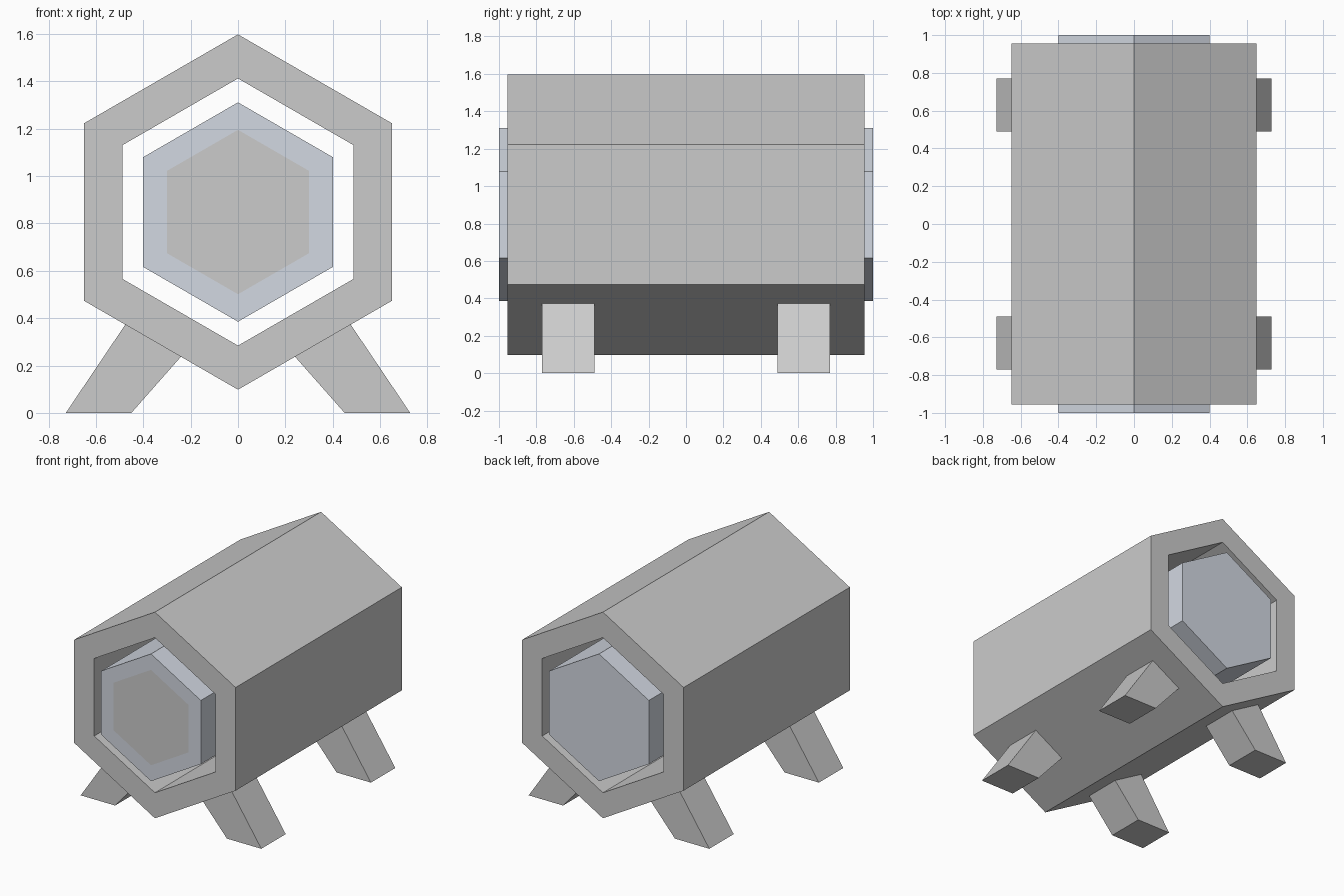
import bpy, bmesh
from math import sin, cos, pi

if "Cube" in bpy.data.objects:
    bpy.data.objects.remove(bpy.data.objects["Cube"])

ZC = 0.848  # height of the barrel axis


def hexagon(bm, r, y):
    return [bm.verts.new((r * sin(i * pi / 3), y, ZC + r * cos(i * pi / 3))) for i in range(6)]


def bridge(bm, a, b):
    for i in range(len(a)):
        j = (i + 1) % len(a)
        bm.faces.new((a[i], a[j], b[j], b[i]))


def finish(bm, name, mat=None):
    bmesh.ops.recalc_face_normals(bm, faces=bm.faces)
    me = bpy.data.meshes.new(name)
    bm.to_mesh(me)
    bm.free()
    if mat:
        me.materials.append(mat)
    ob = bpy.data.objects.new(name, me)
    bpy.context.collection.objects.link(ob)
    return ob


# Outer casing: open hexagonal tube
bm = bmesh.new()
rings = [hexagon(bm, r, y) for r, y in
         ((0.75, -0.955), (0.75, 0.955), (0.564, 0.955), (0.564, -0.955))]
for k in range(4):
    bridge(bm, rings[k], rings[(k + 1) % 4])
finish(bm, "outer_casing")

# Inner core: pale hexagonal bar, front face framing a grey panel
pale = bpy.data.materials.new("pale_blue")
pale.diffuse_color = (0.65, 0.69, 0.76, 1)
pale.use_nodes = True
pale.node_tree.nodes["Principled BSDF"].inputs["Base Color"].default_value = pale.diffuse_color
bm = bmesh.new()
rim, front, back = [hexagon(bm, r, y) for r, y in ((0.347, -1), (0.463, -1), (0.463, 1))]
bridge(bm, rim, front)
bridge(bm, front, back)
bm.faces.new(back)
finish(bm, "inner_core", pale)

# Grey panel set flush in the front of the core
bm = bmesh.new()
panel = bm.faces.new(hexagon(bm, 0.347, -1))
bm.normal_update()
if panel.normal.y > 0:
    panel.normal_flip()
me = bpy.data.meshes.new("front_panel")
bm.to_mesh(me)
bm.free()
bpy.context.collection.objects.link(bpy.data.objects.new("front_panel", me))

# Four splayed legs, each a slanted profile meeting the casing underside
PROFILE = ((0.45, 0), (0.727, 0), (0.475, 0.374), (0.24, 0.238))
for sx, side in ((-1, "left"), (1, "right")):
    for sy, end in ((-1, "front"), (1, "back")):
        bm = bmesh.new()
        a, b = [[bm.verts.new((sx * x, sy * y, z)) for x, z in PROFILE] for y in (0.49, 0.77)]
        bridge(bm, a, b)
        bm.faces.new(a)
        bm.faces.new(b)
        finish(bm, f"{end}_{side}_leg")
